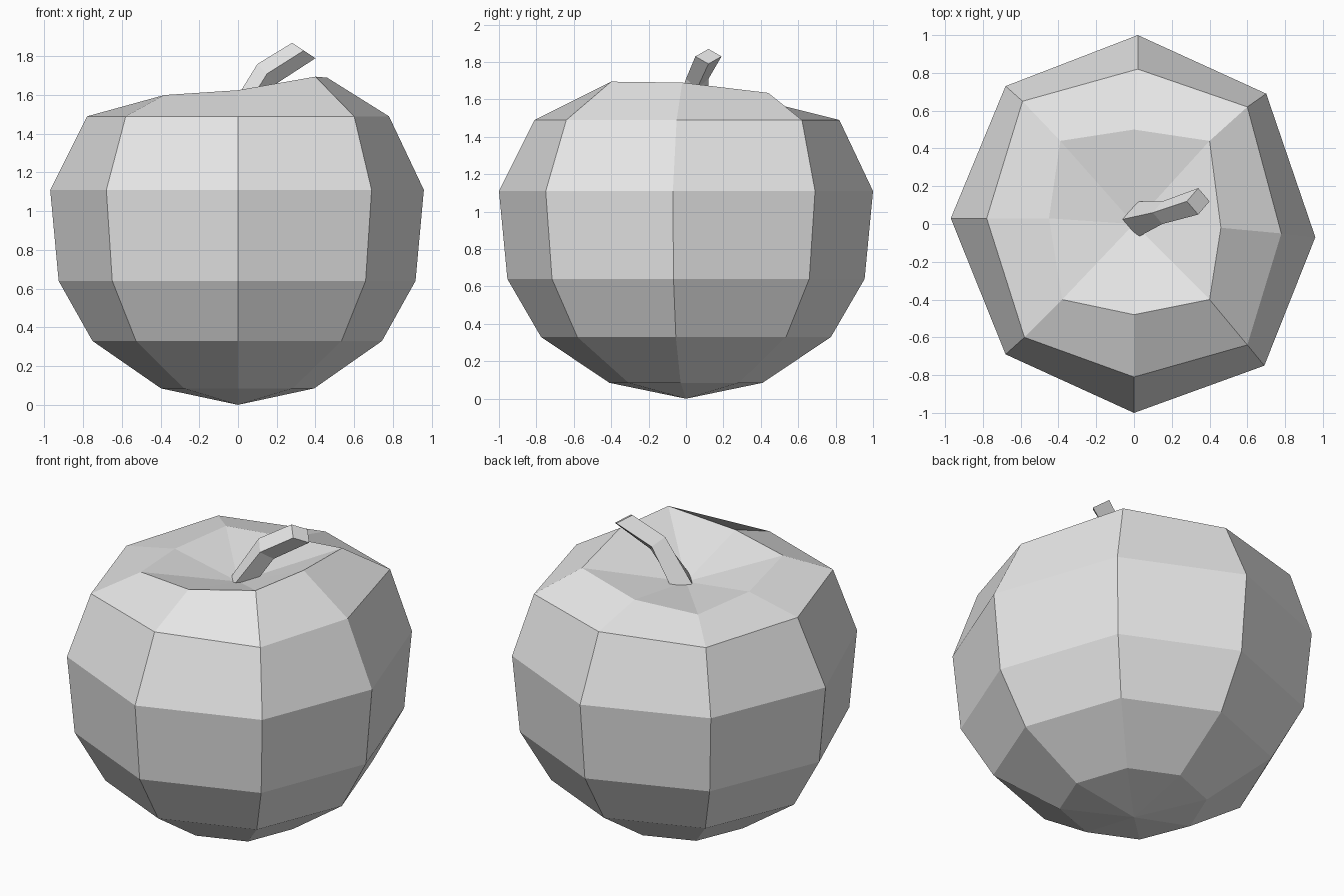
import bpy
import bmesh

# Remove the default cube only
old = bpy.data.objects.get("Cube")
if old:
    bpy.data.objects.remove(old, do_unlink=True)

# Single flat colour
grey = bpy.data.materials.new("pale_grey")
grey.use_nodes = True
colour = (0.8, 0.8, 0.8, 1)
grey.diffuse_color = colour
grey.node_tree.nodes["Principled BSDF"].inputs["Base Color"].default_value = colour


def loft(name, rings, start=None, end=None):
    """Skin a stack of rings; close each end with a fan point or a flat cap."""
    bm = bmesh.new()
    loops = [[bm.verts.new(p) for p in ring] for ring in rings]
    count = len(loops[0])
    for low, high in zip(loops, loops[1:]):
        for i in range(count):
            j = (i + 1) % count
            bm.faces.new((low[i], low[j], high[j], high[i]))
    for loop, tip in ((loops[0], start), (loops[-1], end)):
        if tip is None:
            bm.faces.new(loop)
            continue
        centre = bm.verts.new(tip)
        for i in range(count):
            bm.faces.new((loop[i], loop[(i + 1) % count], centre))
    bmesh.ops.recalc_face_normals(bm, faces=bm.faces)
    mesh = bpy.data.meshes.new(name)
    bm.to_mesh(mesh)
    bm.free()
    mesh.materials.append(grey)
    obj = bpy.data.objects.new(name, mesh)
    bpy.context.scene.collection.objects.link(obj)
    return obj


# Uneven eight-sided outlines, counter-clockwise from the front corner
belly = [(0, -1), (.69, -.75), (.96, -.07), (.70, .69),
         (.02, 1), (-.68, .73), (-.97, .03), (-.68, -.69)]
shoulder = [(0, -.81), (.60, -.64), (.78, -.05), (.60, .62),
            (.02, .82), (-.59, .65), (-.78, .03), (-.58, -.60)]
rim = [(0, -.48, 1.625), (.40, -.40, 1.695), (.46, -.02, 1.69), (.40, .44, 1.635),
       (0, .50, 1.57), (-.39, .44, 1.56), (-.45, .03, 1.56), (-.38, -.40, 1.6)]

# Fruit body: rounded underside, tilted rim and sunken top
fruit = []
for scale, z in ((.41, .085), (.775, .33), (.955, .64), (1, 1.11)):
    fruit.append([(x * scale, y * scale, z) for x, y in belly])
fruit.append([(x, y, 1.49) for x, y in shoulder])
fruit.append(rim)
loft("fruit_body", fruit, start=(0, 0, 0), end=(0, 0, 1.49))


# Stem: bent square bar, each section a diamond (centre, half width, half depth, drop)
def diamond(centre, width, depth, drop):
    x, y, z = centre
    return [(x - width, y, z + drop), (x, y - depth, z),
            (x + width, y, z - drop), (x, y + depth, z)]


loft("stem", [diamond((.02, .025, 1.5), .08, .095, 0),
              diamond((.15, .06, 1.71), .05, .06, .05),
              diamond((.34, .12, 1.83), .06, .07, .04)])
